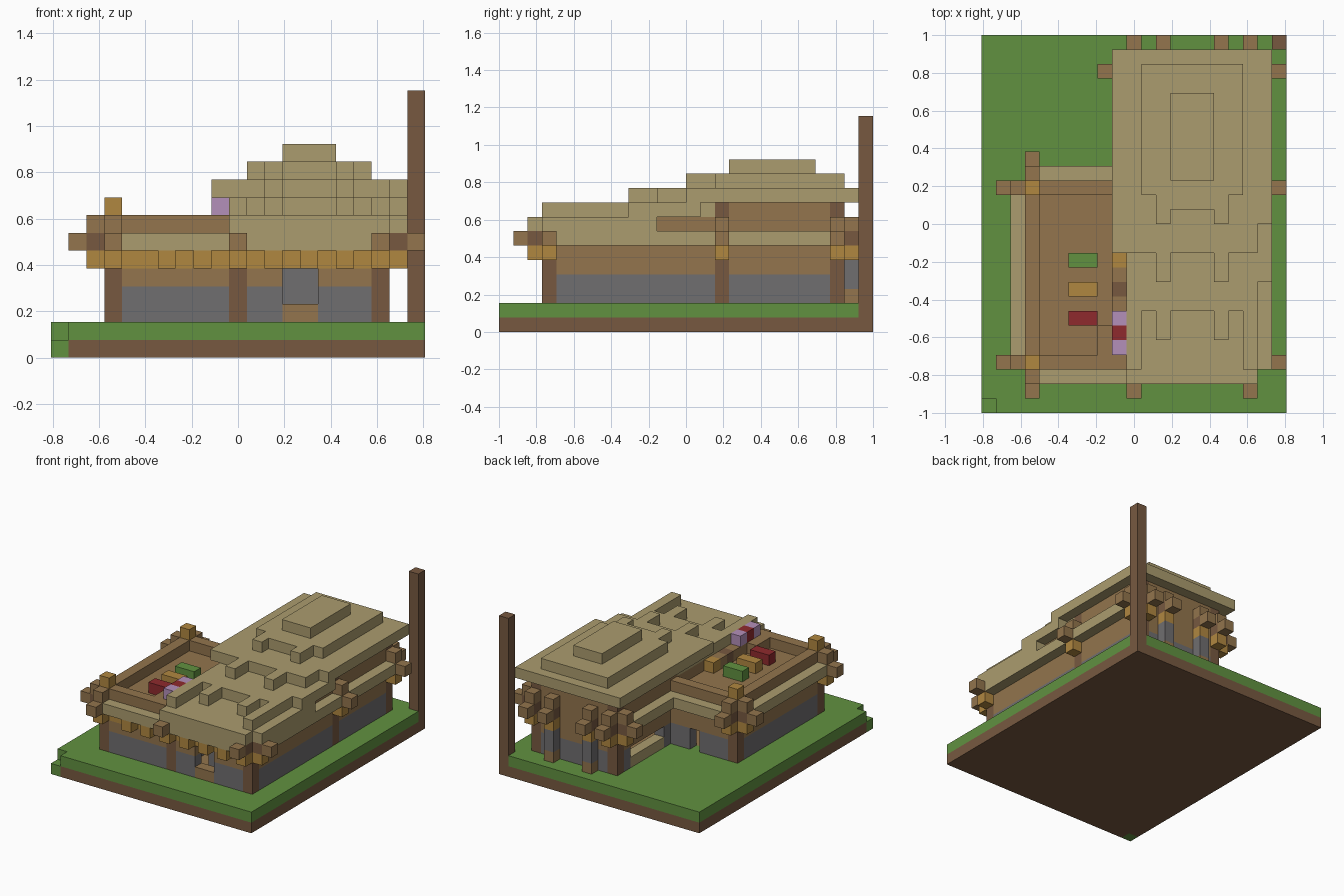
import bpy
import bmesh
from mathutils import Vector

cube = bpy.data.objects.get("Cube")
if cube:
    bpy.data.objects.remove(cube)

UNIT = 2 / 26
ORIGIN = Vector((-10.5, -13, 0))


def linear(channel):
    c = channel / 255
    return c / 12.92 if c <= 0.04045 else ((c + 0.055) / 1.055) ** 2.4


def make_material(name, rgb):
    mat = bpy.data.materials.new(name)
    mat.use_nodes = True
    colour = (*[linear(c) for c in rgb], 1)
    mat.diffuse_color = colour
    mat.node_tree.nodes["Principled BSDF"].inputs["Base Color"].default_value = colour
    return mat


PALETTE = {
    "grass": (97, 145, 64),
    "thatch": (171, 156, 110),
    "wood": (147, 117, 77),
    "dark_wood": (119, 89, 64),
    "golden_wood": (176, 135, 64),
    "stone": (112, 110, 112),
    "red_cloth": (143, 42, 45),
    "purple_cloth": (180, 144, 186),
}
MATERIALS = {name: make_material(name, rgb) for name, rgb in PALETTE.items()}
cells = {}


def span(value):
    return range(value[0], value[1] + 1) if isinstance(value, tuple) else (value,)


def fill(part, colour, x, y, z):
    """Fill a block of cells; a later block replaces an earlier one."""
    for i in span(x):
        for j in span(y):
            for k in span(z):
                cells[i, j, k] = (part, colour)


def carve(x, y, z):
    for i in span(x):
        for j in span(y):
            for k in span(z):
                cells.pop((i, j, k), None)


def bracket(x, y, dx, dy, cap=True):
    """Log ends that step out from a post."""
    part = "log_brackets"
    fill(part, "golden_wood", x + dx, y + dy, 5)
    fill(part, "dark_wood", x + dx, y + dy, 6)
    fill(part, "wood", x + 2 * dx, y + 2 * dy, 6)
    if cap:
        fill(part, "wood", x + dx, y + dy, 7)


def walls(part, x0, x1, y0, y1):
    """Four hollow walls: stone below, timber above."""
    for colour, z in (("stone", (2, 3)), ("wood", (4, 6))):
        for x in (x0, x1):
            fill(part, colour, x, (y0, y1), z)
        for y in (y0, y1):
            fill(part, colour, (x0, x1), y, z)


# Ground with a missing corner, and the tall pole
fill("soil", "dark_wood", (0, 20), (0, 25), 0)
fill("lawn", "grass", (0, 20), (0, 25), 1)
fill("lawn", "grass", 0, 0, 0)
carve(0, 0, 1)
fill("tall_pole", "dark_wood", 20, 25, (0, 14))

# House walls and floor
fill("house_floor", "wood", (4, 17), (4, 14), 1)
fill("house_floor", "wood", (11, 17), (15, 22), 1)
walls("wing_walls", 3, 10, 3, 15)
walls("main_walls", 10, 18, 3, 23)
fill("main_walls", "golden_wood", (3, 18), 3, 5)
for x in (10, 18):
    fill("upper_walls", "wood", x, (11, 23), (7, 8))
fill("upper_walls", "wood", (10, 18), 23, (7, 8))

# Door with a step, rear openings and a low bench
carve((13, 14), 3, (3, 4))
fill("door_step", "wood", (13, 14), 3, 2)
fill("door_screen", "stone", (13, 14), 5, (2, 4))
carve(7, 15, (2, 3))
carve(10, (17, 21), 3)
fill("side_bench", "thatch", 10, (17, 21), 2)

# Posts
for x, y in ((3, 3), (10, 3), (18, 3), (3, 15), (10, 15), (18, 15)):
    fill("posts", "dark_wood", x, y, (2, 5))
for x, y in ((10, 23), (18, 23), (18, 15)):
    fill("posts", "dark_wood", x, y, (2, 8))

# Rear pillars on wooden bases
for x in (12, 16):
    fill("rear_pillars", "wood", x, 24, 2)
    fill("rear_pillars", "stone", x, 24, (3, 4))

# Terrace floor, parapet and corner caps
fill("terrace", "wood", (3, 9), (3, 15), 6)
for y in (3, 15):
    fill("parapet", "wood", (3, 9), y, 7)
fill("parapet", "wood", 3, (3, 15), 7)
for y in (3, 15):
    fill("corner_caps", "golden_wood", 3, y, 8)

# Lower eaves
fill("lower_eaves", "thatch", 2, (4, 14), 6)
fill("lower_eaves", "thatch", (4, 17), 2, 6)
fill("lower_eaves", "thatch", (4, 9), 16, 6)
fill("lower_eaves", "thatch", 9, (16, 22), 6)
fill("lower_eaves", "thatch", 19, (4, 22), 6)

# Main roof, stepping up towards the rear
fill("roof_front", "thatch", (10, 18), (2, 10), 7)
fill("roof_front", "thatch", 19, (3, 10), 7)
fill("roof_second", "thatch", (10, 18), (7, 14), 8)
for x in (10, 18):
    fill("roof_second", "thatch", x, (3, 6), 8)
fill("roof_second", "thatch", 19, (9, 13), 8)
fill("roof_third", "thatch", (9, 18), (11, 24), 9)
fill("roof_third", "thatch", 19, (13, 24), 9)
fill("roof_fourth", "thatch", (11, 17), (15, 23), 10)
fill("roof_fourth", "thatch", (12, 16), 14, 10)
fill("roof_top", "thatch", (13, 15), (16, 21), 11)
for x in (12, 16):
    fill("roof_second", "thatch", x, (5, 6), 8)
    fill("roof_third", "thatch", x, (9, 10), 9)
    fill("roof_fourth", "thatch", x, 13, 10)

# Dentils under the front eave
for x in (6, 8, 12, 14, 16):
    fill("dentils", "golden_wood", x, 2, 5)

# Log brackets around the house
for x in (3, 10, 18):
    bracket(x, 3, 0, -1, cap=(x == 3))
for x in (10, 12, 16, 18):
    bracket(x, 23, 0, 1)
for y in (3, 15, 23):
    bracket(18, y, 1, 0, cap=(y != 3))
for y in (3, 15):
    bracket(3, y, -1, 0)
bracket(3, 15, 0, 1)
bracket(10, 23, -1, 0)

# Terrace seats and goods along the roof edge
for y, colour in ((6, "red_cloth"), (8, "golden_wood"), (10, "grass")):
    fill("terrace_seats", colour, (6, 7), y, 7)
fill("shelf", "wood", 9, (4, 9), 7)
fill("shelf", "wood", 8, (4, 5), 7)
for y, z, colour in ((4, 8, "purple_cloth"), (5, 8, "red_cloth"), (6, 8, "purple_cloth"),
                     (8, 7, "dark_wood"), (10, 7, "golden_wood")):
    fill("shelf_goods", colour, 9, y, z)


def build(part):
    """Make one object from the exposed faces of a part's cells."""
    own = {c: colour for c, (name, colour) in cells.items() if name == part}
    colours = sorted(set(own.values()))
    bm = bmesh.new()
    for cell, colour in own.items():
        for axis in range(3):
            for sign in (-1, 1):
                normal = Vector((0, 0, 0))
                normal[axis] = sign
                if tuple(int(c + n) for c, n in zip(cell, normal)) in cells:
                    continue
                u, v = Vector((0, 0, 0)), Vector((0, 0, 0))
                u[(axis + 1) % 3] = 0.5
                v[(axis + 2) % 3] = 0.5 * sign
                mid = Vector(cell) + Vector((0.5, 0.5, 0.5)) + normal / 2 + ORIGIN
                corners = (mid - u - v, mid + u - v, mid + u + v, mid - u + v)
                face = bm.faces.new([bm.verts.new(p * UNIT) for p in corners])
                face.material_index = colours.index(colour)
    bmesh.ops.remove_doubles(bm, verts=bm.verts, dist=UNIT / 100)
    mesh = bpy.data.meshes.new(part)
    bm.to_mesh(mesh)
    bm.free()
    for colour in colours:
        mesh.materials.append(MATERIALS[colour])
    bpy.context.scene.collection.objects.link(bpy.data.objects.new(part, mesh))


for part_name in sorted({name for name, _ in cells.values()}):
    build(part_name)
